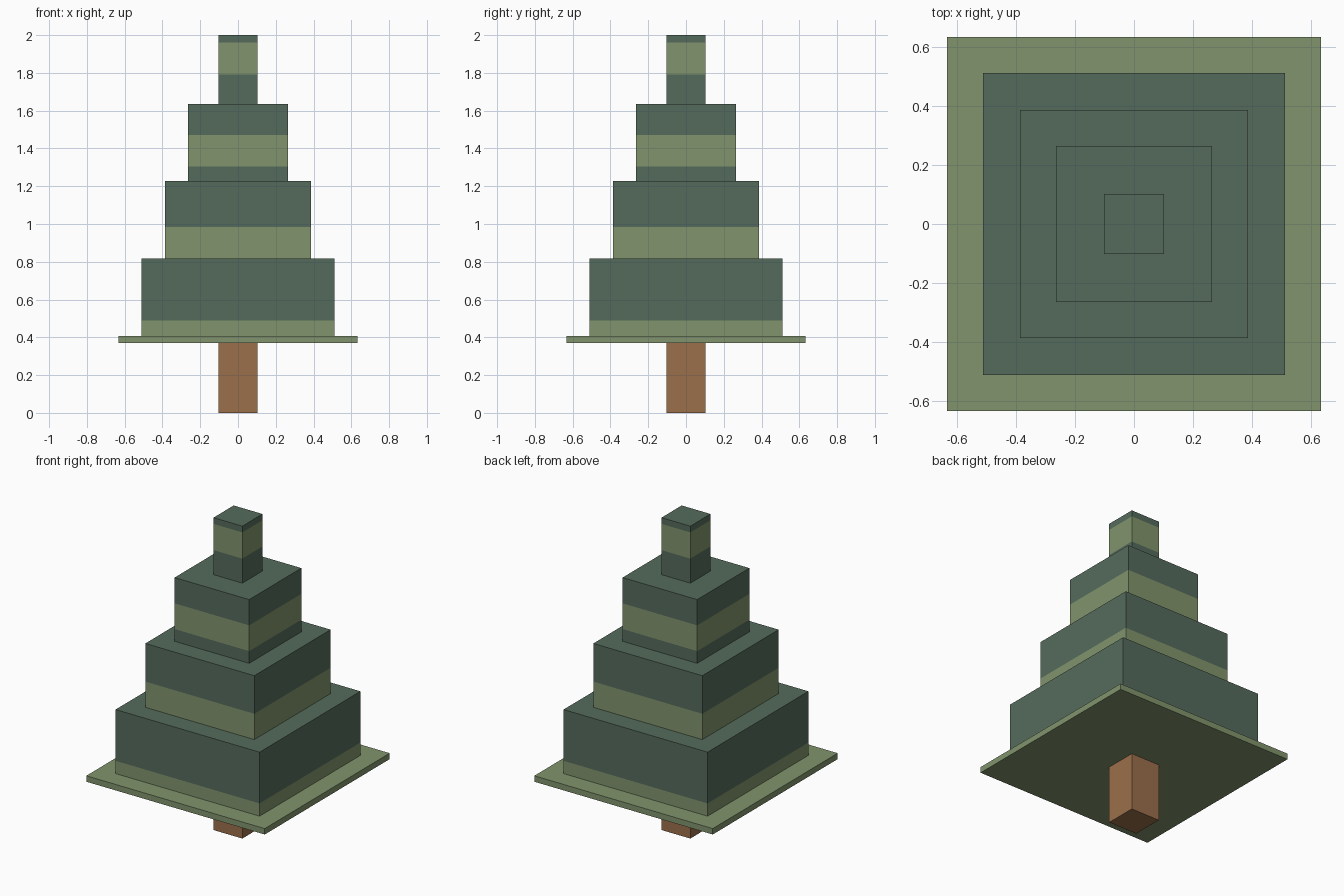
import bpy
import bmesh

cube = bpy.data.objects.get("Cube")
if cube:
    bpy.data.objects.remove(cube, do_unlink=True)


def make_material(name, rgb):
    mat = bpy.data.materials.new(name)
    mat.use_nodes = True
    mat.diffuse_color = (*rgb, 1)
    mat.node_tree.nodes["Principled BSDF"].inputs["Base Color"].default_value = (*rgb, 1)
    return mat


dark = make_material("dark green", (0.091, 0.147, 0.107))
light = make_material("light green", (0.220, 0.296, 0.150))
brown = make_material("bark brown", (0.332, 0.162, 0.072))


def block(name, half, bottom, top, mats, band=None):
    """Square block; faces between the two band heights take the second material."""
    bm = bmesh.new()
    bmesh.ops.create_cube(bm, size=1)
    for v in bm.verts:
        v.co.x *= 2 * half
        v.co.y *= 2 * half
        v.co.z = top if v.co.z > 0 else bottom
    if band:
        # Cut the sides at the band edges, then colour by height
        for z in band:
            if bottom < z < top:
                bmesh.ops.bisect_plane(bm, geom=bm.verts[:] + bm.edges[:] + bm.faces[:],
                                       plane_co=(0, 0, z), plane_no=(0, 0, 1))
        for f in bm.faces:
            if band[0] <= f.calc_center_median().z <= band[1]:
                f.material_index = 1
    bmesh.ops.recalc_face_normals(bm, faces=bm.faces)
    mesh = bpy.data.meshes.new(name)
    bm.to_mesh(mesh)
    bm.free()
    for m in mats:
        mesh.materials.append(m)
    obj = bpy.data.objects.new(name, mesh)
    bpy.context.collection.objects.link(obj)
    return obj


# Trunk and the thin skirt of foliage
block("trunk", 0.102, 0.0, 0.37, [brown])
block("foliage_skirt", 0.632, 0.37, 0.408, [light])

# Stacked foliage tiers: name, half width, bottom, top, light band
TIERS = [
    ("lower_tier", 0.51, 0.408, 0.818, (0.408, 0.49)),
    ("middle_tier", 0.386, 0.818, 1.227, (0.818, 0.983)),
    ("upper_tier", 0.264, 1.227, 1.635, (1.305, 1.47)),
    ("top_tier", 0.102, 1.635, 2.0, (1.792, 1.96)),
]
for name, half, bottom, top, band in TIERS:
    block(name, half, bottom, top, [dark, light], band)
